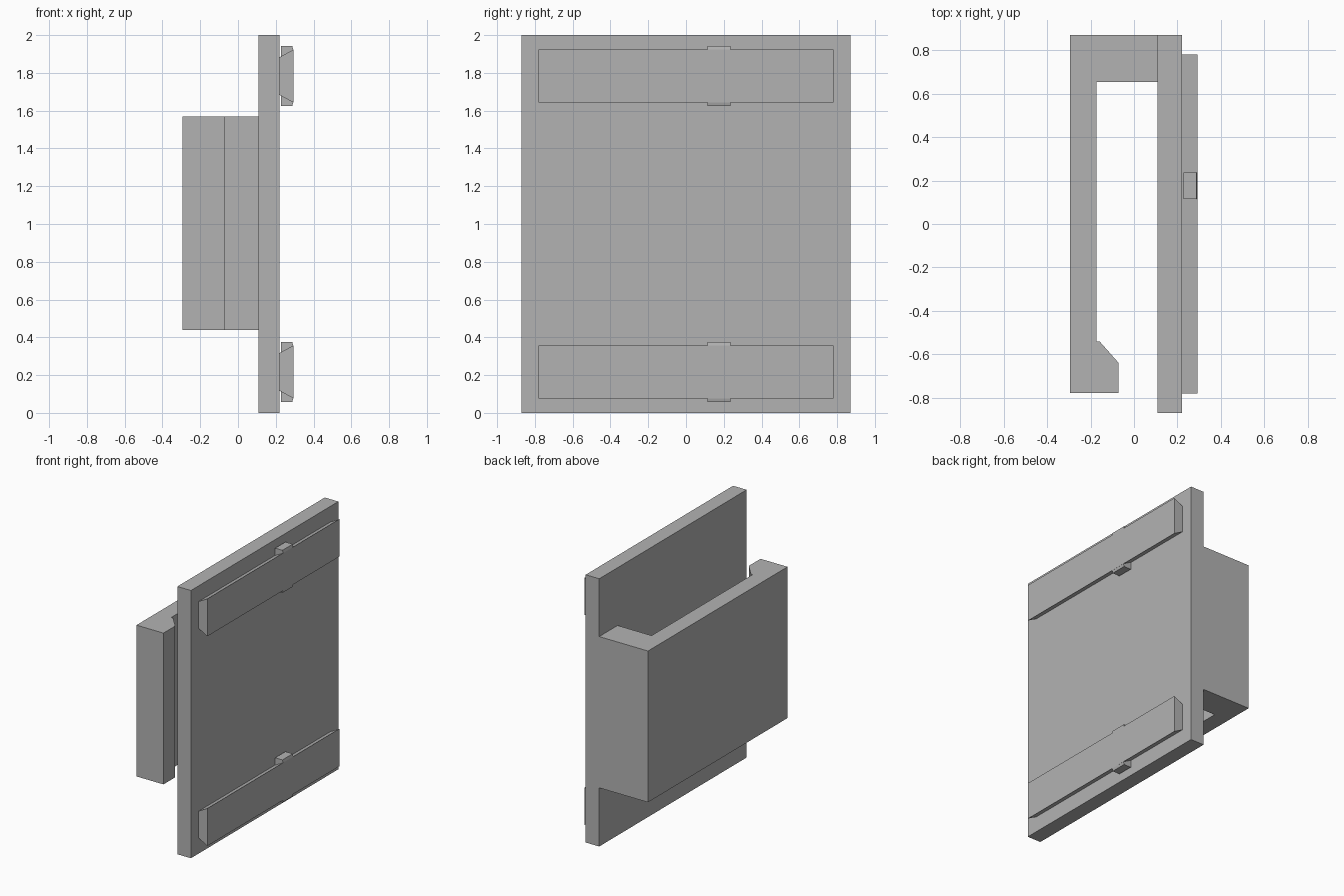
import bpy
import bmesh
from mathutils import Vector

cube = bpy.data.objects.get("Cube")
if cube:
    bpy.data.objects.remove(cube, do_unlink=True)

grey = bpy.data.materials.new("plain grey")
grey.use_nodes = True
colour = (0.45, 0.45, 0.45, 1)
grey.diffuse_color = colour
grey.node_tree.nodes["Principled BSDF"].inputs["Base Color"].default_value = colour


def extrude(name, outline, offset):
    """Extrude a closed 3D outline along an offset into a solid."""
    bm = bmesh.new()
    face = bm.faces.new([bm.verts.new(p) for p in outline])
    grown = bmesh.ops.extrude_face_region(bm, geom=[face])
    moved = [v for v in grown["geom"] if isinstance(v, bmesh.types.BMVert)]
    bmesh.ops.translate(bm, verts=moved, vec=Vector(offset))
    bmesh.ops.recalc_face_normals(bm, faces=bm.faces)
    mesh = bpy.data.meshes.new(name)
    bm.to_mesh(mesh)
    bm.free()
    mesh.materials.append(grey)
    obj = bpy.data.objects.new(name, mesh)
    bpy.context.collection.objects.link(obj)
    return obj


INNER, FACE, OUTER = 0.108, 0.22, 0.293
DEPTH = 0.87

# Tall backing plate
extrude("backing_plate",
        [(INNER, -DEPTH, 0), (FACE, -DEPTH, 0), (FACE, DEPTH, 0), (INNER, DEPTH, 0)],
        (0, 0, 2))

# Hooked clip arm, joined to the plate at the back
clip = [(INNER, DEPTH), (-0.295, DEPTH), (-0.295, -0.777), (-0.072, -0.777),
        (-0.072, -0.638), (-0.157, -0.542), (-0.173, -0.542), (-0.173, 0.653),
        (INNER, 0.653)]
extrude("clip_arm", [(x, y, 0.438) for x, y in clip], (0, 0, 1.13))

# Dovetail rails, each with a small locking tab through it
for place, z in (("lower", 0.217), ("upper", 1.783)):
    rail = [(FACE, -0.1), (OUTER, -0.14), (OUTER, 0.14), (FACE, 0.1)]
    extrude(place + "_rail", [(x, -0.78, z + h) for x, h in rail], (0, 1.56, 0))
    tab = [(0.227, -0.159), (0.287, -0.159), (0.292, -0.139),
           (0.292, 0.139), (0.287, 0.159), (0.227, 0.159)]
    extrude(place + "_tab", [(x, 0.115, z + h) for x, h in tab], (0, 0.121, 0))
